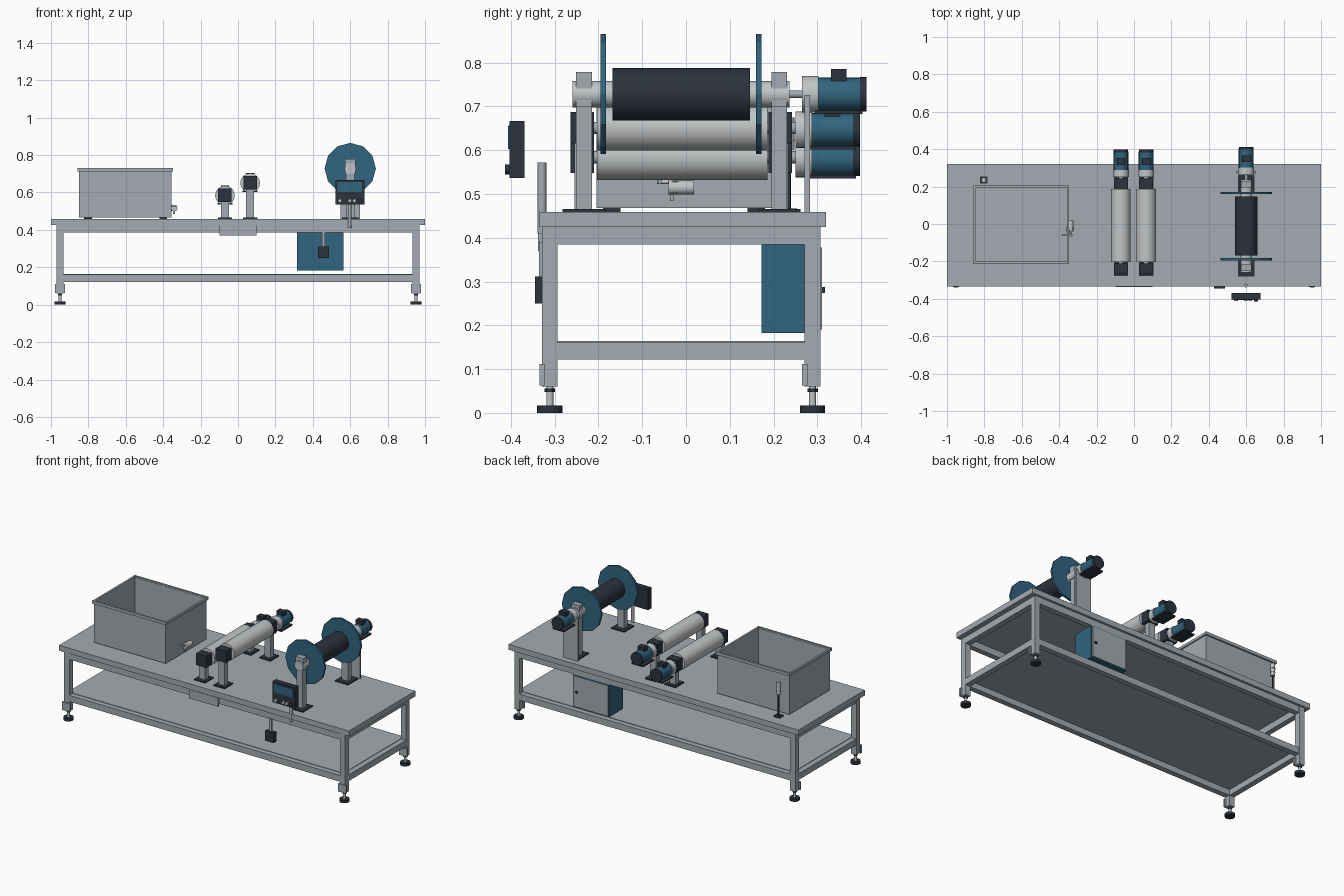
import bpy, bmesh, math
from mathutils import Matrix

if "Cube" in bpy.data.objects:
    bpy.data.objects.remove(bpy.data.objects["Cube"])


def material(name, rgb):
    m = bpy.data.materials.new(name)
    m.diffuse_color = (*rgb, 1)
    m.use_nodes = True
    m.node_tree.nodes["Principled BSDF"].inputs["Base Color"].default_value = m.diffuse_color
    return m


STEEL = material("grey steel", (0.37, 0.41, 0.44))
SILVER = material("polished silver", (0.54, 0.56, 0.57))
BLUE = material("machine blue", (0.03, 0.13, 0.21))
DARK = material("dark slate", (0.025, 0.032, 0.048))


def finish(name, bm, mat, smooth=False):
    me = bpy.data.meshes.new(name)
    bm.to_mesh(me)
    bm.free()
    me.materials.append(mat)
    ob = bpy.data.objects.new(name, me)
    bpy.context.collection.objects.link(ob)
    if smooth:
        me.shade_smooth()
        me.set_sharp_from_angle(angle=math.radians(35))
    return ob


def box(name, x, y, z, mat):
    """Box from (low, high) ranges on each axis."""
    bm = bmesh.new()
    bmesh.ops.create_cube(bm, size=1)
    for v in bm.verts:
        v.co = [(a + b) / 2 + c * (b - a) for (a, b), c in zip((x, y, z), v.co)]
    return finish(name, bm, mat)


def rod(name, axis, start, end, c, r, mat, n=32, smooth=True):
    """Cylinder along an axis; c holds the other two coordinates in order."""
    bm = bmesh.new()
    bmesh.ops.create_cone(bm, cap_ends=True, segments=n, radius1=r, radius2=r,
                          depth=end - start)
    mid = (start + end) / 2
    loc = {"x": (mid, *c), "y": (c[0], mid, c[1]), "z": (*c, mid)}[axis]
    rot = {"x": Matrix.Rotation(math.pi / 2, 4, "Y"),
           "y": Matrix.Rotation(math.pi / 2, 4, "X"), "z": Matrix()}[axis]
    bmesh.ops.transform(bm, matrix=Matrix.Translation(loc) @ rot, verts=bm.verts)
    return finish(name, bm, mat, smooth)


def around(c, half):
    return (c - half, c + half)


# Table: top, legs with levelling feet, rails and lower shelf
box("table_top", (-1, 1), (-0.335, 0.32), (0.425, 0.459), STEEL)
for sx in (-1, 1):
    for y in (-0.311, 0.289):
        x = 0.952 * sx
        box("leg", around(x, 0.018), around(y, 0.018), (0.06, 0.425), STEEL)
        box("leg_bracket", around(x, 0.027), (y - 0.024, y - 0.012), (0.062, 0.112), STEEL)
        rod("foot_stem", "z", 0.015, 0.06, (x, y), 0.008, SILVER, 16)
        rod("foot_nut", "z", 0.048, 0.056, (x, y), 0.012, DARK, 6, False)
        rod("foot_pad", "z", 0, 0.017, (x, y), 0.029, DARK, 24)
    for z in ((0.122, 0.161), (0.385, 0.425)):
        box("end_rail", around(0.952 * sx, 0.017), (-0.293, 0.271), z, STEEL)
for y in (-0.311, 0.289):
    for z in ((0.122, 0.161), (0.385, 0.425)):
        box("long_rail", (-0.934, 0.934), around(y, 0.017), z, STEEL)
box("shelf", (-0.936, 0.936), (-0.296, 0.274), (0.158, 0.164), STEEL)
box("front_plate", (-0.1, 0.1), (-0.338, -0.328), (0.37, 0.425), STEEL)

# Open tank with rim bars
bm = bmesh.new()
bmesh.ops.create_cube(bm, size=1)
for v in bm.verts:
    v.co = (-0.602 + v.co.x * 0.494, -0.005 + v.co.y * 0.40, 0.595 + v.co.z * 0.255)
bmesh.ops.delete(bm, geom=[f for f in bm.faces if f.normal.z > 0.5], context="FACES_ONLY")
tank = finish("tank", bm, STEEL)
wall = tank.modifiers.new("wall", "SOLIDIFY")
wall.thickness = 0.005
for y in (-0.209, 0.199):
    box("tank_long_rim", (-0.857, -0.347), around(y, 0.006), (0.712, 0.73), STEEL)
for x in (-0.851, -0.353):
    box("tank_end_rim", around(x, 0.006), (-0.203, 0.193), (0.712, 0.728), STEEL)
for x in (-0.80, -0.40):
    for y in (-0.17, 0.16):
        box("tank_foot", around(x, 0.02), around(y, 0.02), (0.459, 0.469), DARK)

# Drain valve on the tank
rod("drain_pipe", "x", -0.36, -0.33, (-0.025, 0.515), 0.015, STEEL)
rod("valve_body", "y", -0.04, 0.018, (-0.34, 0.515), 0.016, SILVER)
rod("valve_stem", "y", -0.066, -0.03, (-0.34, 0.528), 0.005, SILVER, 12)
box("valve_handle", (-0.385, -0.33), (-0.064, -0.056), (0.523, 0.532), STEEL)
box("valve_lever", (-0.348, -0.338), (-0.037, -0.028), (0.484, 0.53), STEEL)

# Level sensor behind the tank
box("sensor_base", around(-0.803, 0.021), around(0.235, 0.019), (0.459, 0.467), DARK)
rod("sensor_pole", "z", 0.46, 0.60, (-0.803, 0.235), 0.005, DARK, 12)
rod("sensor_head", "z", 0.60, 0.675, (-0.803, 0.235), 0.013, SILVER, 20)
for z in (0.62, 0.645):
    rod("sensor_band", "z", z, z + 0.004, (-0.803, 0.235), 0.0145, STEEL, 20)


def motor(x, z, y0):
    """Geared motor whose gearbox begins at y0."""
    rod("gearbox", "y", y0, y0 + 0.038, (x, z), 0.042, SILVER, 24)
    rod("motor_body", "y", y0 + 0.036, y0 + 0.132, (x, z), 0.038, BLUE, 24)
    rod("motor_fan_cover", "y", y0 + 0.132, y0 + 0.147, (x, z), 0.039, DARK, 24)
    box("motor_terminal_box", around(x, 0.022), (y0 + 0.066, y0 + 0.102),
        (z + 0.03, z + 0.058), DARK)
    box("motor_foot", around(x, 0.04), (y0 + 0.03, y0 + 0.138), (z - 0.045, z - 0.037), DARK)


# Two driven rollers at different heights
for x, z in ((-0.07, 0.584), (0.065, 0.651)):
    rod("roller", "y", -0.203, 0.186, (x, z), 0.052, SILVER, 48)
    rod("roller_shaft", "y", -0.26, 0.27, (x, z), 0.014, STEEL, 20)
    for y in (-0.237, 0.215):
        box("roller_bearing", around(x, 0.036), around(y, 0.027), around(z, 0.036), DARK)
        box("roller_stand", around(x, 0.021), around(y, 0.018), (0.46, z - 0.03), STEEL)
        box("roller_base", around(x, 0.038), around(y, 0.042), (0.459, 0.466), DARK)
    motor(x, z - 0.004, 0.25)

# Winding reel with two flanges
RX, RZ = 0.6, 0.728
rod("reel_shaft", "y", -0.259, 0.237, (RX, RZ), 0.030, SILVER)
rod("reel_core", "y", -0.168, 0.146, (RX, RZ), 0.060, DARK, 40)
for y in (-0.189, 0.166):
    rod("reel_flange", "y", y - 0.006, y + 0.006, (RX, RZ), 0.137, BLUE, 12, False)
for y in (-0.233, 0.213):
    box("reel_stand", around(RX, 0.022), around(y, 0.018), (0.46, 0.71), STEEL)
    box("reel_stand_cap", around(RX, 0.027), around(y, 0.018), (0.70, 0.779), STEEL)
    box("reel_base", around(RX, 0.045), around(y, 0.049), (0.459, 0.466), DARK)
rod("reel_drive_shaft", "y", 0.235, 0.268, (RX, RZ), 0.009, STEEL, 20)
motor(RX, RZ, 0.265)
box("motor_support", around(RX, 0.052), (0.271, 0.283), (0.459, 0.726), STEEL)

# Control panel on its pole
rod("panel_pole", "z", 0.41, 0.572, (0.597, -0.329), 0.010, STEEL, 20)
box("control_panel", (0.52, 0.676), (-0.403, -0.369), (0.537, 0.667), DARK)
box("panel_screen", (0.532, 0.664), (-0.407, -0.402), (0.603, 0.657), BLUE)
for x in (0.545, 0.598, 0.622):
    rod("panel_button", "y", -0.413, -0.402, (x, 0.556), 0.010, SILVER, 16)
rod("panel_stop_button", "y", -0.414, -0.402, (0.652, 0.556), 0.011, DARK, 16)

# Foot switch box hanging from the front rail
box("switch_strap", around(0.457, 0.009), (-0.336, -0.326), (0.31, 0.39), STEEL)
box("switch_box", (0.428, 0.487), (-0.345, -0.318), (0.25, 0.312), DARK)

# Electrical cabinet under the table
box("cabinet", (0.315, 0.565), (0.172, 0.306), (0.183, 0.385), BLUE)
box("cabinet_door", (0.322, 0.558), (0.306, 0.311), (0.19, 0.378), STEEL)
box("cabinet_lock", (0.53, 0.545), (0.31, 0.317), (0.274, 0.288), DARK)
